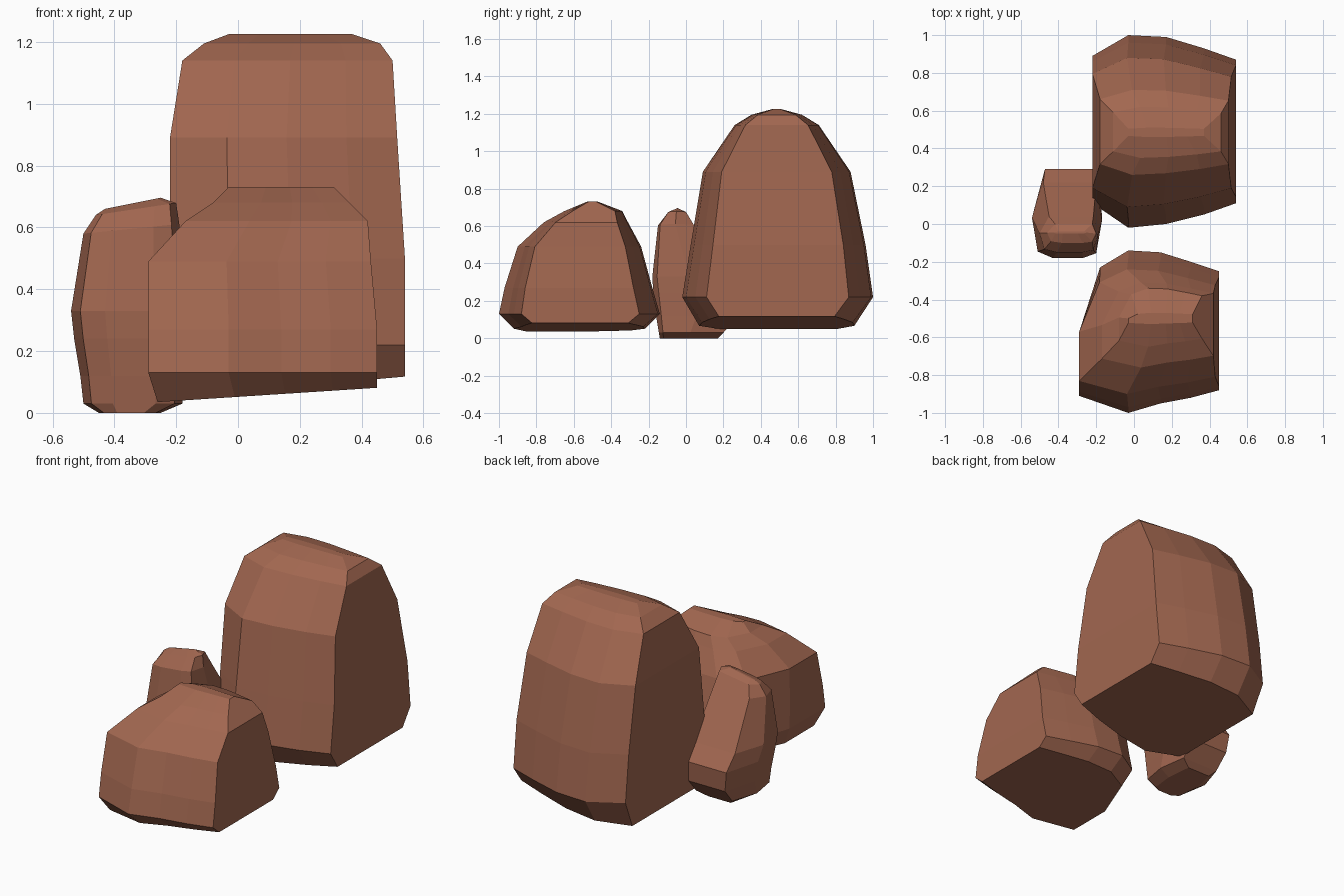
import bpy

mat = bpy.data.materials.new("brown_stone")
mat.diffuse_color = (0.36, 0.135, 0.08, 1)


def rock(name, outline, levels):
    """Stack one outline, refitted to the box of each level.
    level = (z, tilt along x, x0, x1, y0, y1)"""
    xs, ys = zip(*outline)
    ax, bx, ay, by = min(xs), max(xs), min(ys), max(ys)
    n = len(outline)
    verts, faces = [], []
    for z, tilt, x0, x1, y0, y1 in levels:
        for px, py in outline:
            x = x0 + (x1 - x0) * (px - ax) / (bx - ax)
            y = y0 + (y1 - y0) * (py - ay) / (by - ay)
            verts.append((x, y, z + tilt * (x - x0)))
    for k in range(len(levels) - 1):
        for i in range(n):
            j = (i + 1) % n
            faces.append((k*n + i, k*n + j, (k+1)*n + j, (k+1)*n + i))
    faces.append(tuple(reversed(range(n))))
    top = (len(levels) - 1) * n
    faces.append(tuple(range(top, top + n)))
    mesh = bpy.data.meshes.new(name)
    mesh.from_pydata(verts, [], faces)
    mesh.materials.append(mat)
    obj = bpy.data.objects.new(name, mesh)
    bpy.context.collection.objects.link(obj)
    return obj


# tall boulder at the back
rock("tall_rock",
     [(-.22, .11), (-.03, -.02), (.17, 0), (.37, .05), (.54, .11),
      (.54, .87), (.37, .93), (.17, .99), (-.03, 1), (-.22, .89)],
     [(.05, .09, -.21, .54, .07, .90),
      (.22, 0, -.22, .54, -.02, 1.0),
      (.50, 0, -.22, .54, .025, .96),
      (.89, 0, -.22, .515, .09, .88),
      (1.14, 0, -.18, .50, .26, .71),
      (1.195, 0, -.11, .46, .35, .62),
      (1.225, 0, -.03, .37, .46, .51)])

# low boulder at the front
rock("front_rock",
     [(-.29, -.91), (-.03, -1), (.14, -.95), (.30, -.92), (.45, -.88),
      (.45, -.25), (.30, -.20), (.14, -.15), (-.03, -.14), (-.18, -.23), (-.29, -.57)],
     [(.035, .065, -.26, .45, -.92, -.22),
      (.13, 0, -.29, .45, -1.0, -.14),
      (.27, 0, -.29, .45, -.97, -.18),
      (.49, 0, -.29, .43, -.90, -.24),
      (.62, 0, -.17, .42, -.76, -.31),
      (.68, 0, -.08, .36, -.65, -.34),
      (.73, 0, -.03, .31, -.53, -.47)])

# small leaning stone on the left
rock("small_rock",
     [(-.51, -.14), (-.43, -.18), (-.27, -.18), (-.20, -.15),
      (-.17, .05), (-.20, .29), (-.48, .29), (-.54, .07)],
     [(0, 0, -.45, -.25, -.14, .17),
      (.03, 0, -.50, -.18, -.145, .20),
      (.12, 0, -.51, -.175, -.16, .28),
      (.24, 0, -.53, -.17, -.175, .29),
      (.33, 0, -.54, -.17, -.18, .22),
      (.58, .1, -.50, -.19, -.15, .04),
      (.64, .15, -.46, -.20, -.10, .00),
      (.66, .2, -.43, -.25, -.05, -.04)])
